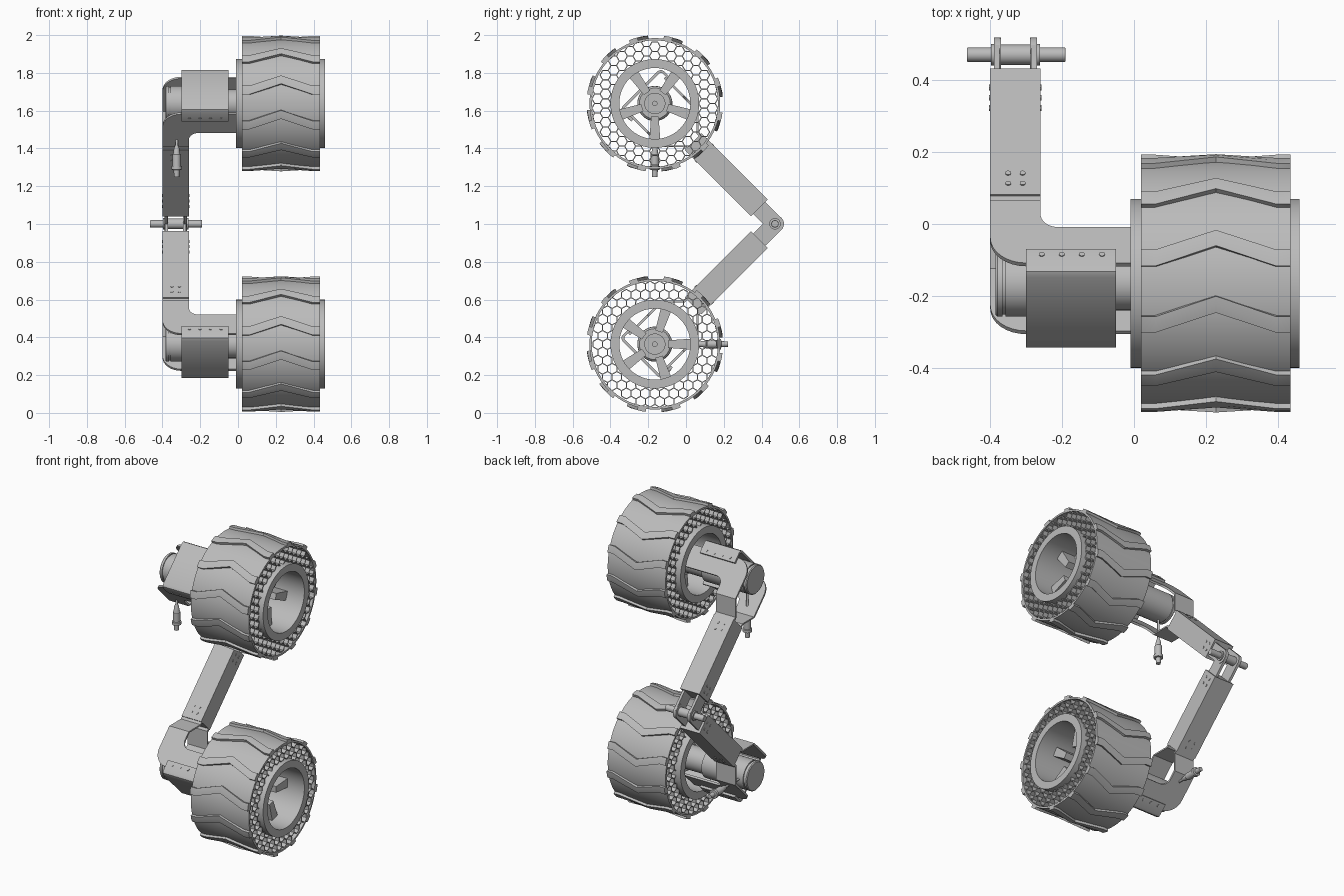
import bpy, bmesh
from math import pi, sin, cos, radians, sqrt
from mathutils import Matrix, Vector

if "Cube" in bpy.data.objects:
    bpy.data.objects.remove(bpy.data.objects["Cube"])

grey = bpy.data.materials.new("machined_grey")
grey.use_nodes = True
grey.diffuse_color = (0.5, 0.5, 0.5, 1)
grey.node_tree.nodes["Principled BSDF"].inputs["Base Color"].default_value = (0.5, 0.5, 0.5, 1)

frame = Matrix.Identity(4)   # placement of the assembly being built
side = ""                    # name prefix
parts = []


def finish(name, bm):
    bmesh.ops.recalc_face_normals(bm, faces=bm.faces)
    bm.transform(frame)
    me = bpy.data.meshes.new(side + name)
    bm.to_mesh(me)
    bm.free()
    me.materials.append(grey)
    ob = bpy.data.objects.new(side + name, me)
    bpy.context.collection.objects.link(ob)
    parts.append(ob)


def add_prism(bm, pts, a, b, axis="X"):
    """Extrude a 2D outline from a to b along X (pts = y,z) or Z (pts = x,y)."""
    place = (lambda p, h: (h, p[0], p[1])) if axis == "X" else (lambda p, h: (p[0], p[1], h))
    lo = [bm.verts.new(place(p, a)) for p in pts]
    hi = [bm.verts.new(place(p, b)) for p in pts]
    bm.faces.new(lo)
    bm.faces.new(hi)
    n = len(pts)
    for i in range(n):
        j = (i + 1) % n
        bm.faces.new((lo[i], lo[j], hi[j], hi[i]))


def add_lathe(bm, profile, origin=(0, 0, 0), axis=(1, 0, 0), n=32, ring=False):
    """Revolve (distance, radius) points about an axis; ring closes the profile."""
    axis = Vector(axis).normalized()
    u = axis.orthogonal().normalized()
    v = axis.cross(u)
    loops = []
    for d, r in profile:
        loops.append([bm.verts.new(Vector(origin) + axis * d + (u * cos(t) + v * sin(t)) * r)
                      for t in (2 * pi * k / n for k in range(n))])
    pairs = list(zip(loops, loops[1:]))
    if ring:
        pairs.append((loops[-1], loops[0]))
    else:
        bm.faces.new(loops[0])
        bm.faces.new(loops[-1])
    for p, q in pairs:
        for i in range(n):
            j = (i + 1) % n
            bm.faces.new((p[i], p[j], q[j], q[i]))


def lathe(name, profile, **kw):
    bm = bmesh.new()
    add_lathe(bm, profile, **kw)
    finish(name, bm)


def tube(name, x0, x1, r_in, r_out, n=64):
    lathe(name, [(x0, r_in), (x0, r_out), (x1, r_out), (x1, r_in)], n=n, ring=True)


def arc(cx, cy, r, a0, a1, n=8):
    return [(cx + r * cos(radians(a0 + (a1 - a0) * k / n)),
             cy + r * sin(radians(a0 + (a1 - a0) * k / n))) for k in range(n + 1)]


def bolts(name, spots, axis, r=0.008):
    bm = bmesh.new()
    for s in spots:
        add_lathe(bm, [(-0.004, r), (0.003, r)], origin=s, axis=axis, n=12)
    finish(name, bm)


def honeycomb():
    """Thin walls of a hexagonal lattice kept between rim and tyre band."""
    bm = bmesh.new()
    s, half = 0.029, 0.0028
    turn = Matrix.Rotation(radians(45), 2)
    for i in range(-9, 10):
        for j in range(-9, 10):
            c = Vector((1.5 * s * i, sqrt(3) * s * (j + 0.5 * (i % 2))))
            for k in range(3):
                ends = [turn @ (c + s * Vector((cos(k2 * pi / 3), sin(k2 * pi / 3))))
                        for k2 in (k, k + 1)]
                if not 0.234 < ((ends[0] + ends[1]) / 2).length < 0.339:
                    continue
                p, q = [e * (min(max(e.length, 0.23), 0.34) / e.length) for e in ends]
                d = (q - p).normalized()
                w = Vector((-d.y, d.x)) * half
                add_prism(bm, [p + w, q + w, q - w, p - w], 0.024, 0.431)
    finish("honeycomb_web", bm)


def treads():
    """Twelve raised chevron bars around the tyre."""
    bm = bmesh.new()
    stations = [(0.02, 3.6), (0.06, 3.6), (0.228, -5.6), (0.395, 3.6), (0.435, 3.6)]
    for k in range(12):
        rows = []
        for x, off in stations:
            row = []
            for da, r in ((-3.7, 0.336), (-3.7, 0.361), (0, 0.362), (3.7, 0.361), (3.7, 0.336)):
                a = radians(30 * k + 45 + 45 + off + da)
                row.append(bm.verts.new((x, r * cos(a), r * sin(a))))
            rows.append(row)
        bm.faces.new(rows[0])
        bm.faces.new(rows[-1])
        for p, q in zip(rows, rows[1:]):
            for m in range(5):
                n = (m + 1) % 5
                bm.faces.new((p[m], p[n], q[n], q[m]))
    finish("tyre_treads", bm)


def wheel():
    tube("tyre_band", 0.02, 0.435, 0.334, 0.346, 96)
    treads()
    honeycomb()
    tube("rim", -0.01, 0.46, 0.188, 0.235)
    bm = bmesh.new()
    for k in range(5):
        rot = Matrix.Rotation(radians(99 + 72 * k), 2)
        outline = [rot @ Vector(p) for p in
                   ((0.07, -0.02), (0.195, -0.029), (0.195, 0.029), (0.07, 0.02))]
        add_prism(bm, outline, 0.12, 0.34)
    finish("spokes", bm)
    lathe("hub", [(0.1, 0.092), (0.24, 0.092), (0.25, 0.082), (0.25, 0.056),
                  (0.27, 0.056), (0.27, 0.012), (0.26, 0.012)])
    ring = [(0.27, 0.037 * cos(k * pi / 3), 0.037 * sin(k * pi / 3)) for k in range(6)]
    bolts("hub_bolts", ring, (1, 0, 0), 0.007)


def motor():
    lathe("motor", [(-0.385, 0.088), (-0.38, 0.093), (-0.366, 0.093), (-0.366, 0.087),
                    (-0.358, 0.087), (-0.358, 0.093), (-0.06, 0.093), (-0.06, 0.075),
                    (0.11, 0.075)], n=48)
    # cable connector leaving the motor diagonally
    lathe("cable_connector", [(0.08, 0.007), (0.22, 0.007), (0.235, 0.014), (0.265, 0.018),
                              (0.27, 0.022), (0.33, 0.022), (0.332, 0.028), (0.35, 0.028),
                              (0.352, 0.016), (0.388, 0.014)],
          origin=(-0.325, 0, 0), axis=(0, 1, -1), n=20)
    # folded channel over the motor
    half = [(-0.02, 0.155), (-0.088, 0.155), (-0.103, 0.149), (-0.11, 0.133)]
    inner = [(-0.096, 0.131), (-0.099 + 0.012, 0.141), (-0.02, 0.141)]
    flip = lambda pts: [(y, -z) for y, z in reversed(pts)]
    bm = bmesh.new()
    add_prism(bm, half + flip(half) + flip(inner) + inner, -0.3, -0.05)
    finish("motor_cover", bm)
    for z in (1, -1):
        bolts("cover_bolts", [(-0.257 + 0.056 * k, -0.042, 0.155 * z) for k in range(4)], (0, 0, z))


def elbow_plates():
    """L-shaped plates, flat beside the motor and flared in to the arm tube."""
    outline = ([(-0.4, 0.32)] + arc(-0.3, 0.04, 0.1, 180, 270) + [(0.02, -0.06), (0.02, 0.081)]
               + arc(-0.21, 0.131, 0.05, 270, 180) + [(-0.26, 0.32)])
    for z in (1, -1):
        bm = bmesh.new()
        add_prism(bm, outline, 0.127, 0.14, "Z")
        for y in (0.186, 0.27):
            bmesh.ops.bisect_plane(bm, geom=bm.verts[:] + bm.edges[:] + bm.faces[:],
                                   plane_co=(0, y, 0), plane_no=(0, 1, 0))
        for v in bm.verts:
            v.co.z -= min(max(v.co.y - 0.186, 0), 0.084)
            v.co.z *= z
        finish("elbow_plate", bm)


def arm(lug_shift):
    elbow_plates()
    bm = bmesh.new()
    add_prism(bm, [(0.287, -0.0625), (0.783, -0.0625), (0.783, 0.0625), (0.287, 0.0625)], -0.4, -0.26)
    finish("arm_tube", bm)
    for z in (1, -1):
        bolts("elbow_bolts", [(-0.33 + dx, 0.35 + dy, 0.0625 * z)
                              for dx in (-0.02, 0.02) for dy in (-0.02, 0.02)], (0, 0, z))
    for x, d in ((-0.26, 1), (-0.4, -1)):
        bolts("fork_bolts", [(x, 0.73 + dy, dz)
                             for dy in (-0.02, 0.02) for dz in (-0.02, 0.02)], (d, 0, 0))
    # fork at the free end, carrying the hinge pin
    lug = [(0.77, -0.045)] + arc(0.9, 0, 0.047, -75, 75, 14) + [(0.77, 0.045)]
    for x in (-0.382, -0.278):
        shift = lug_shift if x < -0.33 else -lug_shift
        bm = bmesh.new()
        add_prism(bm, lug, x - 0.008 + shift, x + 0.008 + shift)
        finish("fork_lug", bm)


# two identical assemblies, a quarter turn apart, meeting at the hinge
for label, z, angle, shift in (("upper_", 1.638, -45, 0.0), ("lower_", 0.364, 45, 0.004)):
    side = label
    frame = Matrix.Translation((0, -0.165, z)) @ Matrix.Rotation(radians(angle), 4, "X")
    wheel()
    motor()
    arm(shift)

# hinge pin, spacer and washers
side = ""
frame = Matrix.Translation((0, 0.471, 1.001))
lathe("hinge_pin", [(-0.465, 0.018), (-0.462, 0.02), (-0.193, 0.02), (-0.19, 0.018)])
lathe("hinge_spacer", [(-0.376, 0.028), (-0.284, 0.028)])
for x in (-0.398, -0.27):
    lathe("hinge_washer", [(x, 0.03), (x + 0.008, 0.03)])

bpy.ops.object.select_all(action="DESELECT")
for ob in parts:
    ob.select_set(True)
bpy.context.view_layer.objects.active = parts[0]
bpy.ops.object.shade_smooth_by_angle(angle=radians(30))
